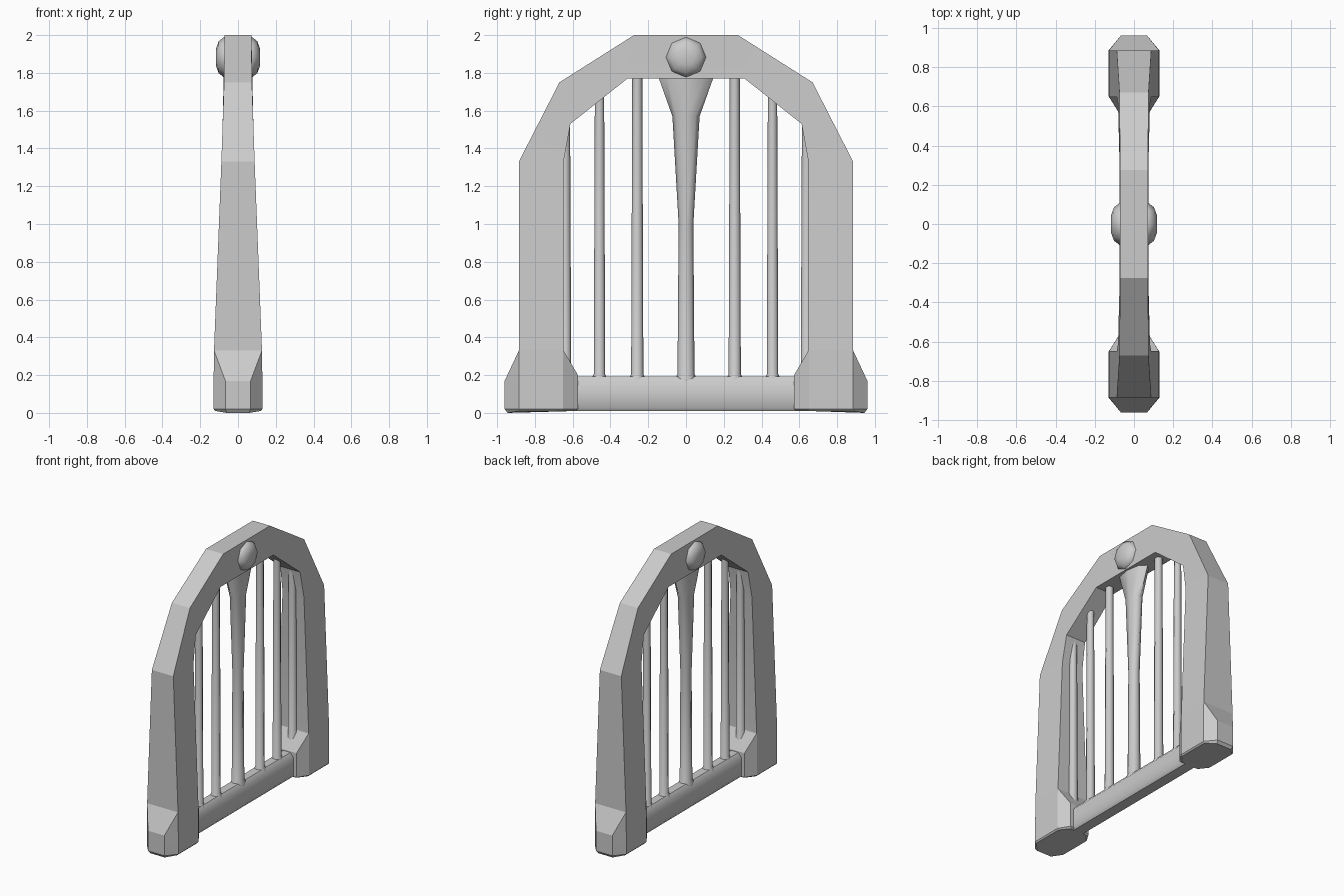
import bpy, bmesh, math

if "Cube" in bpy.data.objects:
    bpy.data.objects.remove(bpy.data.objects["Cube"])


def loft(name, rings, angle=30):
    """Closed solid through a series of rings with equal point counts."""
    bm = bmesh.new()
    vs = [[bm.verts.new(p) for p in r] for r in rings]
    n = len(rings[0])
    for a, b in zip(vs, vs[1:]):
        for i in range(n):
            j = (i + 1) % n
            bm.faces.new((a[i], a[j], b[j], b[i]))
    bm.faces.new(vs[0])
    bm.faces.new(vs[-1])
    bmesh.ops.remove_doubles(bm, verts=bm.verts, dist=1e-5)
    bmesh.ops.recalc_face_normals(bm, faces=bm.faces)
    me = bpy.data.meshes.new(name)
    bm.to_mesh(me)
    bm.free()
    ob = bpy.data.objects.new(name, me)
    bpy.context.collection.objects.link(ob)
    bpy.ops.object.select_all(action='DESELECT')
    ob.select_set(True)
    bpy.context.view_layer.objects.active = ob
    bpy.ops.object.shade_smooth_by_angle(angle=math.radians(angle))
    return ob


def interp(z, table):
    """Piecewise linear lookup."""
    for (z0, h0), (z1, h1) in zip(table, table[1:]):
        if z <= z1:
            return h0 + (h1 - h0) * (z - z0) / (z1 - z0)
    return table[-1][1]


def ellipse(y, z, rx, ry, n=8):
    return [(rx * math.cos(2 * math.pi * i / n),
             y + ry * math.sin(2 * math.pi * i / n), z) for i in range(n)]


# Arch: outer and inner outline, thinner toward the top
thick = [(0.33, 0.127), (1.33, 0.088), (1.75, 0.074), (2.0, 0.071)]
outer = [(0.885, 0.33), (0.885, 1.33), (0.67, 1.75), (0.275, 2.0)]
inner = [(0.648, 0.33), (0.648, 1.33), (0.612, 1.53), (0.31, 1.77)]
outer += [(-y, z) for y, z in reversed(outer)]
inner += [(-y, z) for y, z in reversed(inner)]
rings = []
for (oy, oz), (iy, iz) in zip(outer, inner):
    ho, hi = interp(oz, thick), interp(iz, thick)
    rings.append([(-ho, oy, oz), (ho, oy, oz), (hi, iy, iz), (-hi, iy, iz)])
loft("arch", rings, 15)

# Feet: chamfered blocks that blend into the piers
for s, side in ((1, "right"), (-1, "left")):
    def foot_ring(z_out, z_mid, z_in, y_out, y_in, w_out, w_in, w):
        return [(x, s * y, z) for x, y, z in (
            (-w_out, y_out, z_out), (w_out, y_out, z_out),
            (w, 0.885, z_mid), (w, 0.65, z_mid),
            (w_in, y_in, z_in), (-w_in, y_in, z_in),
            (-w, 0.65, z_mid), (-w, 0.885, z_mid))]
    loft("foot_" + side, [
        foot_ring(0.0, 0.01, 0.01, 0.945, 0.585, 0.06, 0.07, 0.12),
        foot_ring(0.02, 0.02, 0.02, 0.96, 0.572, 0.067, 0.08, 0.129),
        foot_ring(0.17, 0.17, 0.2, 0.96, 0.572, 0.067, 0.08, 0.129),
        foot_ring(0.33, 0.33, 0.33, 0.885, 0.648, 0.127, 0.127, 0.127)], 15)

# Sill between the feet
section = [(-0.04, 0.01), (0.04, 0.01), (0.055, 0.03), (0.055, 0.16),
           (0.03, 0.192), (-0.03, 0.192), (-0.055, 0.16), (-0.055, 0.03)]
loft("sill", [[(x, y, z) for x, z in section] for y in (-0.62, 0.62)], 50)

# Plain bars, slightly tapered, with a small flare at the sill
for y, top, r in ((0.258, 1.81, 0.03), (0.458, 1.69, 0.028), (0.64, 1.54, 0.03)):
    for s in (1, -1):
        loft("bar", [ellipse(s * y, z, r * k, r * k) for z, k in
                     ((0.16, 1.5), (0.187, 1.4), (0.205, 1.08), (top, 0.88))], 60)

# Central bar flaring out beneath the crown
loft("centre_bar", [ellipse(0, z, rx, ry) for z, rx, ry in (
    (0.16, 0.05, 0.055), (0.187, 0.05, 0.055), (0.205, 0.042, 0.045),
    (1.0, 0.038, 0.039), (1.57, 0.045, 0.072), (1.775, 0.062, 0.145),
    (1.8, 0.062, 0.145))], 60)

# Domed octagonal boss through the crown
boss = [(-0.117, 0.045), (-0.102, 0.085), (-0.075, 0.106),
        (0.075, 0.106), (0.102, 0.085), (0.117, 0.045)]
loft("crown_boss", [[(x, r * math.sin(math.pi * i / 4),
                      1.883 + r * math.cos(math.pi * i / 4)) for i in range(8)]
                    for x, r in boss], 60)
